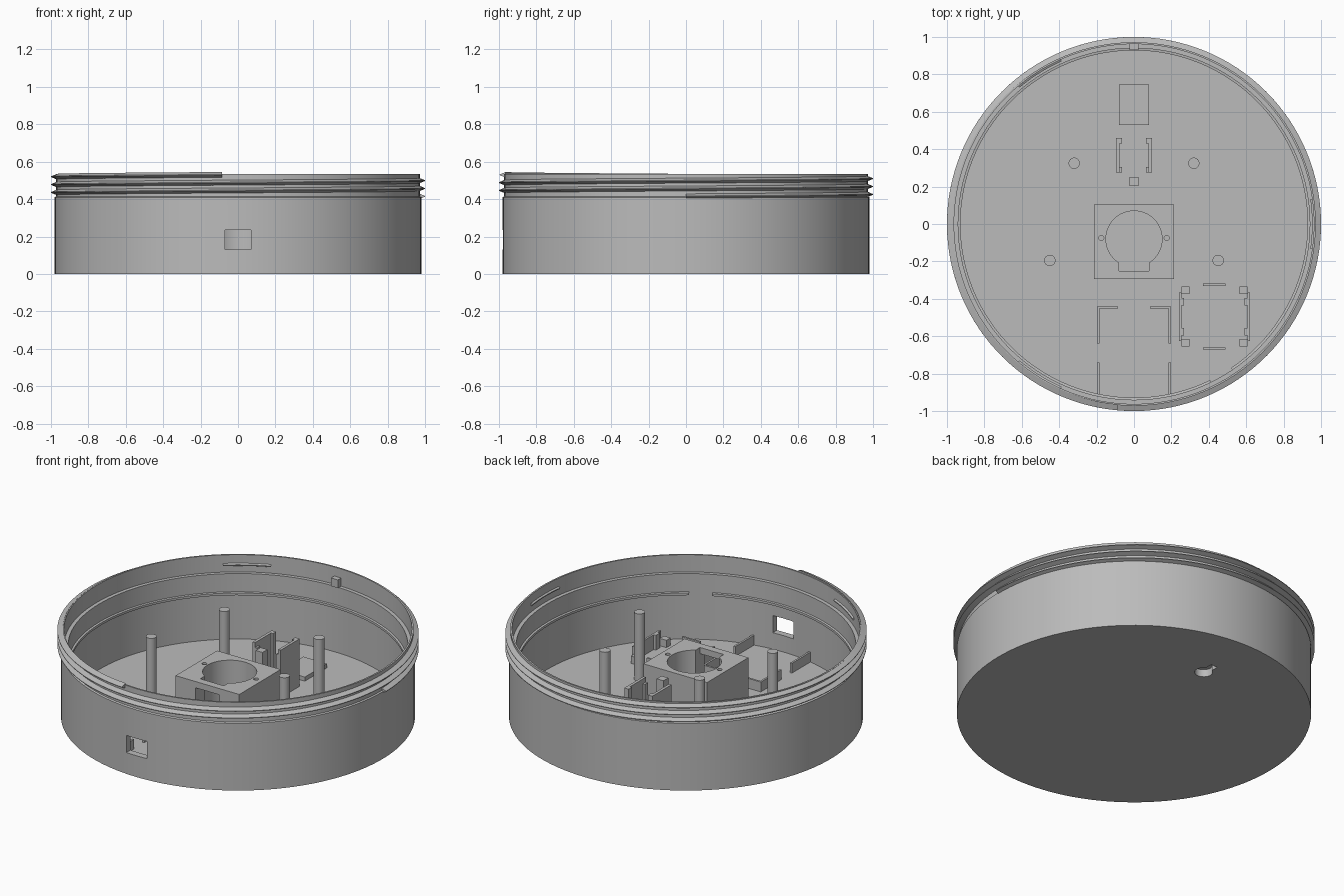
import bpy, bmesh, math

if "Cube" in bpy.data.objects:
    bpy.data.objects.remove(bpy.data.objects["Cube"])

grey = bpy.data.materials.new("grey plastic")
grey.diffuse_color = (0.5, 0.5, 0.5, 1)
grey.use_nodes = True
grey.node_tree.nodes["Principled BSDF"].inputs["Base Color"].default_value = grey.diffuse_color
FLOOR = 0.03


def make(name, bm, smooth=True):
    bmesh.ops.recalc_face_normals(bm, faces=bm.faces)
    me = bpy.data.meshes.new(name)
    bm.to_mesh(me)
    bm.free()
    ob = bpy.data.objects.new(name, me)
    bpy.context.collection.objects.link(ob)
    me.materials.append(grey)
    if smooth:
        shade(ob)
    return ob


def shade(ob):
    bpy.ops.object.select_all(action='DESELECT')
    ob.select_set(True)
    bpy.context.view_layer.objects.active = ob
    bpy.ops.object.shade_smooth_by_angle(angle=math.radians(25))


def add_box(bm, x0, x1, y0, y1, z0, z1):
    vs = bmesh.ops.create_cube(bm, size=1)['verts']
    for v in vs:
        v.co = ((x0 + x1) / 2 + v.co.x * (x1 - x0),
                (y0 + y1) / 2 + v.co.y * (y1 - y0),
                (z0 + z1) / 2 + v.co.z * (z1 - z0))


def boxes(name, items):
    bm = bmesh.new()
    for b in items:
        add_box(bm, *b)
    return make(name, bm, False)


def cylinder(name, x, y, r, z0, z1, n=32):
    bm = bmesh.new()
    vs = bmesh.ops.create_cone(bm, cap_ends=True, segments=n, radius1=r,
                               radius2=r, depth=z1 - z0)['verts']
    bmesh.ops.translate(bm, verts=vs, vec=(x, y, (z0 + z1) / 2))
    return make(name, bm)


def sweep(name, profile, a0=0, a1=360, n=128, rise=0):
    """Sweep a closed (radius, z) profile around z; rise is height per turn."""
    bm = bmesh.new()
    full = a1 - a0 == 360 and rise == 0
    rings = []
    for i in range(n if full else n + 1):
        deg = a0 + (a1 - a0) * i / n
        a, dz = math.radians(deg), rise * (deg - a0) / 360
        rings.append([bm.verts.new((r * math.cos(a), r * math.sin(a), z + dz))
                      for r, z in profile])
    m = len(profile)
    for i in range(n):
        p, q = rings[i], rings[(i + 1) % len(rings)]
        for j in range(m):
            k = (j + 1) % m
            bm.faces.new((p[j], q[j], q[k], p[k]))
    if not full:
        bm.faces.new(rings[0])
        bm.faces.new(rings[-1])
    return make(name, bm)


def cut(ob, cutters):
    for c in cutters:
        c.hide_render = True
        mod = ob.modifiers.new("cut", 'BOOLEAN')
        mod.operation, mod.solver, mod.object = 'DIFFERENCE', 'EXACT', c
        bpy.context.view_layer.objects.active = ob
        bpy.ops.object.modifier_apply(modifier=mod.name)
        bpy.data.objects.remove(c)
    shade(ob)


# outer wall with a stepped rim and a cable window
wall = sweep("wall", [(0.93, 0), (0.98, 0), (0.98, 0.41), (0.972, 0.415),
                      (0.972, 0.535), (0.962, 0.535), (0.962, 0.43), (0.94, 0.43),
                      (0.94, FLOOR), (0.93, FLOOR)])
cut(wall, [boxes("window_cutter", [(-0.07, 0.07, -1.1, -0.85, 0.13, 0.235)])])

# floor with keyhole for hanging
floor = cylinder("floor", 0, 0, 0.935, 0, FLOOR, 128)
cover = boxes("keyhole_cover", [(-0.08, 0.08, 0.53, 0.745, 0.02, 0.055)])
for part in (floor, cover):
    cut(part, [cylinder("keyhole_cutter", 0, 0.6, 0.05, -0.1, 0.045),
               boxes("keyslot_cutter", [(-0.022, 0.022, 0.6, 0.69, -0.1, 0.045)])])

# screw thread around the rim
sweep("thread", [(0.968, 0.4), (1.0, 0.413), (1.0, 0.417), (0.968, 0.43)],
      0, 985, 350, 0.042)

# inner sealing rib, broken by a gap
sweep("inner_rib", [(0.945, 0.3), (0.928, 0.303), (0.928, 0.317), (0.945, 0.32)],
      -56, 296, 120)
# snap ridges and key block inside the rim
for a in (0, 122, 238):
    sweep("snap_ridge", [(0.965, 0.465), (0.952, 0.472), (0.952, 0.478), (0.965, 0.485)],
          a - 8, a + 8, 10)
boxes("key_block", [(-0.023, 0.023, 0.93, 0.968, 0.43, 0.48)])

# central sensor housing
housing = boxes("sensor_housing", [(-0.215, 0.215, -0.295, 0.105, 0.02, 0.30)])
cut(housing, [cylinder("bore_cutter", 0, -0.08, 0.15, FLOOR, 0.5, 64),
              boxes("slot_cutter", [(-0.08, 0.08, -0.25, -0.1, FLOOR, 0.5)]),
              boxes("door_cutter", [(-0.08, 0.08, -0.4, -0.2, FLOOR, 0.262)])]
    + [cylinder("screw_cutter", s * 0.175, -0.075, 0.014, 0.12, 0.5, 16) for s in (-1, 1)])

# standing posts
for x, y in ((0.32, 0.325), (0.45, -0.195)):
    for s in (-1, 1):
        cylinder("post", s * x, y, 0.03, 0.02, 0.44)
boxes("square_peg", [(-0.023, 0.023, 0.203, 0.25, 0.02, 0.315)])


def mirrored(name, items):
    for s in (-1, 1):
        boxes(name, [(min(s * a, s * b), max(s * a, s * b), *rest) for a, b, *rest in items])


# upright board clips
mirrored("board_clip", [(0.078, 0.095, 0.275, 0.46, 0.02, 0.32),
                        (0.065, 0.078, 0.275, 0.305, 0.02, 0.29),
                        (0.065, 0.078, 0.43, 0.46, 0.02, 0.32)])
# low fences behind the window
mirrored("fence", [(0.085, 0.197, -0.452, -0.44, 0.02, 0.09),
                   (0.185, 0.197, -0.64, -0.44, 0.02, 0.09),
                   (0.185, 0.197, -0.922, -0.74, 0.02, 0.09)])

# small circuit board mount
CX, CY = 0.43, -0.495
for sx in (-1, 1):
    for sy in (-1, 1):
        x, y = CX + sx * 0.155, CY + sy * 0.14
        boxes("mount_foot", [(x - 0.022, x + 0.022, y - 0.02, y + 0.02, 0.02, 0.075)])
    y = CY + sx * 0.17
    boxes("mount_bar", [(CX - 0.06, CX + 0.06, y - 0.006, y + 0.006, 0.02, 0.1)])
    x, tab = CX + sx * 0.183, CX + sx * 0.17
    boxes("mount_side", [(x - 0.006, x + 0.006, CY - 0.13, CY + 0.13, 0.02, 0.12)]
          + [(tab - 0.008, tab + 0.008, CY + s * 0.08 - 0.02, CY + s * 0.08 + 0.02, 0.02, 0.12)
             for s in (-1, 1)])
